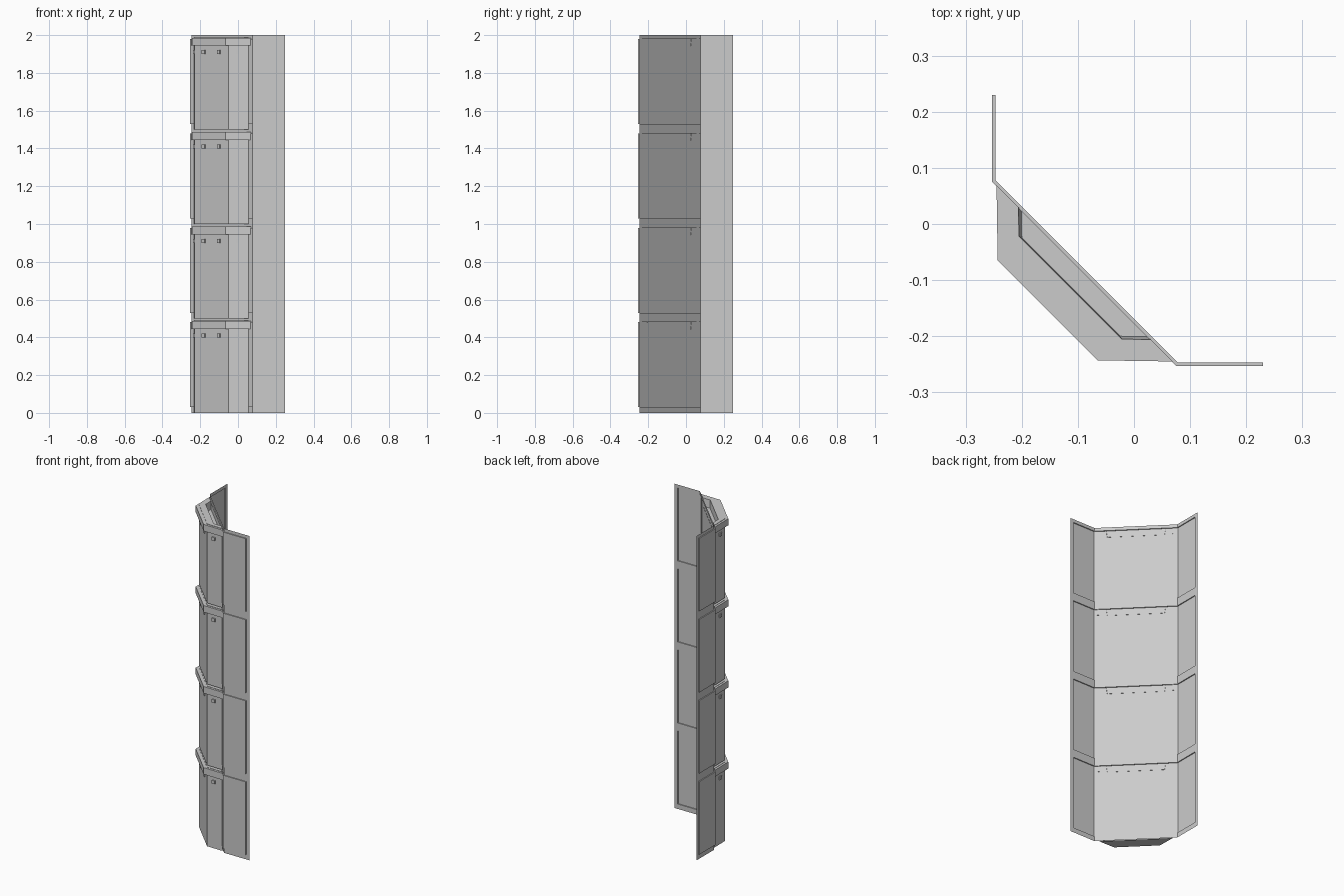
import bpy, bmesh
from math import radians
from mathutils import Matrix, Vector

cube = bpy.data.objects.get("Cube")
if cube:
    bpy.data.objects.remove(cube, do_unlink=True)

grey = bpy.data.materials.new("plain grey")
grey.use_nodes = True
colour = (0.6, 0.6, 0.6, 1)
grey.diffuse_color = colour
grey.node_tree.nodes["Principled BSDF"].inputs["Base Color"].default_value = colour

FLOORS, FLOOR_H = 4, 0.5


def finish(name, bm):
    """Turn a bmesh into a flat-shaded object."""
    bmesh.ops.remove_doubles(bm, verts=bm.verts, dist=0.0002)
    mesh = bpy.data.meshes.new(name)
    bm.to_mesh(mesh)
    bm.free()
    mesh.materials.append(grey)
    obj = bpy.data.objects.new(name, mesh)
    bpy.context.collection.objects.link(obj)


def strip(bm, path_a, z_a, path_b, z_b):
    """Quads between two paths that have the same number of points."""
    a = [bm.verts.new((x, y, z_a)) for x, y in path_a]
    b = [bm.verts.new((x, y, z_b)) for x, y in path_b]
    for i in range(len(a) - 1):
        bm.faces.new((a[i], a[i + 1], b[i + 1], b[i]))


def cap(bm, path, z, up):
    pts = path if up else path[::-1]
    bm.faces.new([bm.verts.new((x, y, z)) for x, y in pts])


def mirrored(half):
    """Complete a path across the diagonal plane x = y."""
    return half + [(y, x) for x, y in reversed(half)]


# Paths run from the right wing, round the cut corner, to the front wing
edge = mirrored([(-0.247, 0.25), (-0.247, 0.23), (-0.247, 0.078)])
inner = edge[1:-1]
raised = mirrored([(-0.253, 0.23), (-0.253, 0.0755)])
body = mirrored([(-0.232, 0.056), (-0.23, -0.05)])
ledge = mirrored([(-0.245, 0.069), (-0.243, -0.065)])
trough = mirrored([(-0.206, 0.03), (-0.205, -0.022)])
trough_floor = mirrored([(-0.201, 0.025), (-0.2, -0.024)])

for n in range(FLOORS):
    base = n * FLOOR_H
    top = base + FLOOR_H
    low, high = base + 0.03, base + 0.48

    # Thin wall sheet with a raised panel running round the corner
    bm = bmesh.new()
    strip(bm, edge, base, edge, low)
    strip(bm, edge, high, edge, top)
    for end in (edge[:2], edge[-2:]):
        strip(bm, end, low, end, high)
    strip(bm, inner, low, raised, low)
    strip(bm, raised, low, raised, high)
    strip(bm, raised, high, inner, high)
    for i in (0, -1):
        pair = [inner[i], raised[i]]
        strip(bm, pair, low, pair, high)
    finish("wall_panel", bm)

    # Projecting bay with a shallow trough in its top
    bm = bmesh.new()
    rim = base + 0.488
    cap(bm, body, base, False)
    strip(bm, body, base, body, rim)
    strip(bm, body, rim, trough, rim)
    strip(bm, trough, rim, trough_floor, base + 0.44)
    cap(bm, trough_floor, base + 0.44, True)
    finish("bay", bm)

    # Ledge band wrapped round the bay
    bm = bmesh.new()
    under, over = base + 0.445, base + 0.486
    strip(bm, body, under, ledge, under)
    strip(bm, ledge, under, ledge, over)
    strip(bm, ledge, over, body, over)
    for i in (0, -1):
        pair = [body[i], ledge[i]]
        strip(bm, pair, under, pair, over)
    finish("ledge_band", bm)

    # Small square fittings under the ledge
    bm = bmesh.new()
    spots = [(-0.003, -0.231, 0), (-0.1, -0.18, -45),
             (-0.18, -0.1, -45), (-0.231, -0.003, -90)]
    for x, y, turn in spots:
        place = (Matrix.Translation(Vector((x, y, base + 0.41)))
                 @ Matrix.Rotation(radians(turn), 4, "Z")
                 @ Matrix.Diagonal((0.02, 0.014, 0.02, 1)))
        bmesh.ops.create_cube(bm, size=1, matrix=place)
    finish("bay_fittings", bm)
